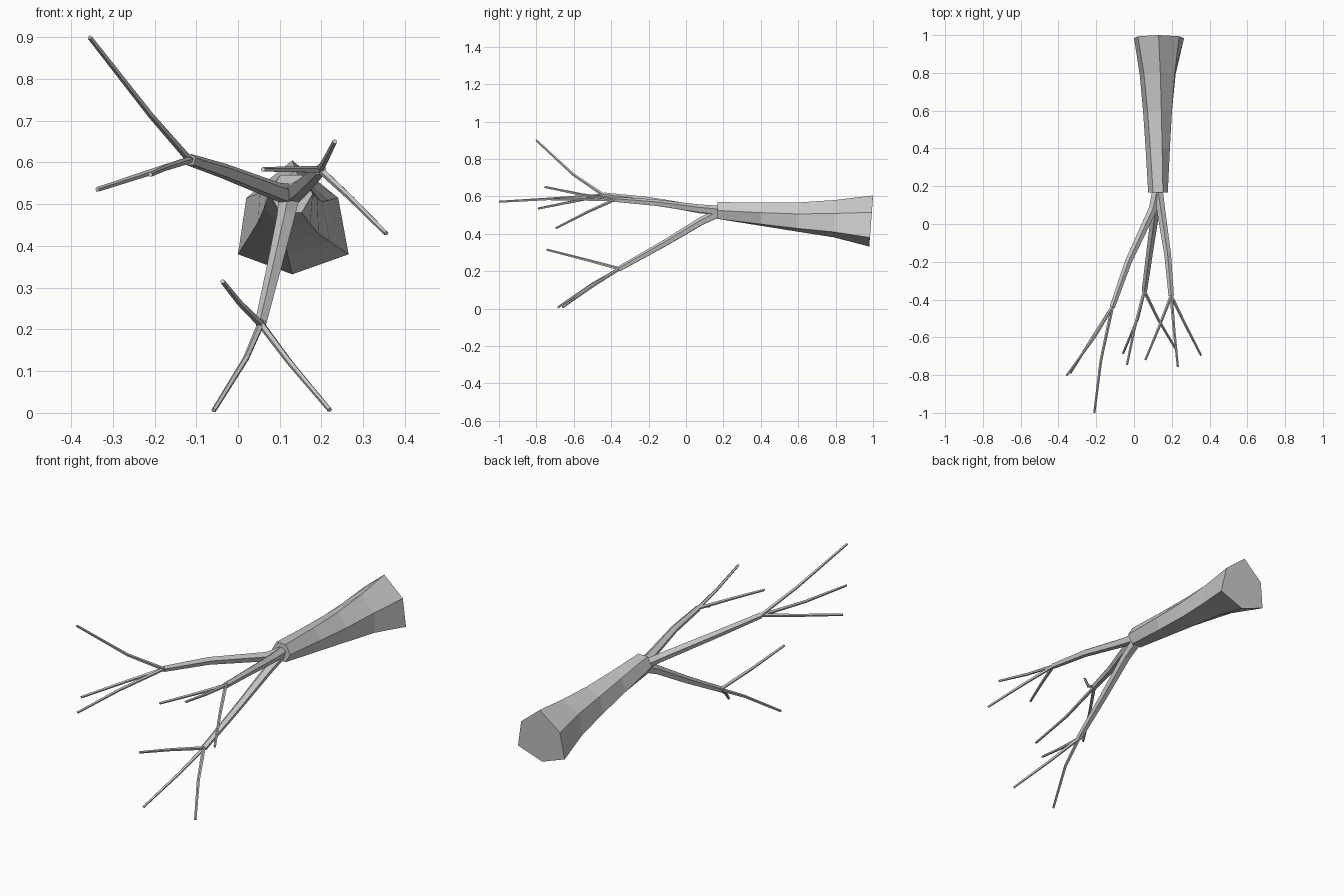
import bpy, bmesh, math
from mathutils import Vector

if "Cube" in bpy.data.objects:
    bpy.data.objects.remove(bpy.data.objects["Cube"])


def loft(name, rings):
    """Skin a list of equal-length vertex rings and cap both ends."""
    bm = bmesh.new()
    loops = [[bm.verts.new(p) for p in ring] for ring in rings]
    n = len(loops[0])
    for a, b in zip(loops, loops[1:]):
        for i in range(n):
            j = (i + 1) % n
            bm.faces.new((a[i], a[j], b[j], b[i]))
    bm.faces.new(loops[0])
    bm.faces.new(loops[-1])
    bmesh.ops.recalc_face_normals(bm, faces=bm.faces)
    me = bpy.data.meshes.new(name)
    bm.to_mesh(me)
    bm.free()
    ob = bpy.data.objects.new(name, me)
    bpy.context.collection.objects.link(ob)
    return ob


def limb(name, path, r0, r1, sides):
    """Tapered low-poly tube along a path."""
    pts = [Vector(p) for p in path]
    rings = []
    for k, p in enumerate(pts):
        d = (pts[min(k + 1, len(pts) - 1)] - pts[max(k - 1, 0)]).normalized()
        u = d.cross(Vector((0, 0, 1))).normalized()
        v = u.cross(d)
        r = r0 + (r1 - r0) * k / (len(pts) - 1)
        rings.append([p + r * (math.cos(a) * u + math.sin(a) * v)
                      for a in (math.tau * (i + 0.25) / sides for i in range(sides))])
    return loft(name, rings)


# Trunk: flared root hexagon blending into a small hexagon turned by 30 degrees
root = [(.24, .515), (.13, .605), (.02, .515), (0, .38), (.13, .332), (.265, .38)]
tip = [(.127 + .052 * math.cos(math.radians(60 * i)),
        .525 + .052 * math.sin(math.radians(60 * i))) for i in range(6)]
rings = []
for y, t, dz in [(1, 1, 0), (.8, .6, -.01), (.6, .36, -.015),
                 (.4, .18, -.01), (.168, 0, 0)]:
    ring = []
    for (xa, za), (xb, zb) in zip(root, tip):
        z = zb + (za - zb) * t
        ring.append((xb + (xa - xb) * t, y + t * .075 * (z - .6), z + dz))
    rings.append(ring)
loft("trunk", rings)

# Three main branches, each ending in three twigs given as (middle, end)
branches = {
    "left": ([(.125, .19, .522), (.10, .08, .528), (-.03, -.2, .578), (-.115, -.44, .606)],
             [((-.21, -.60, .715), (-.355, -.80, .90)),
              ((-.22, -.60, .573), (-.337, -.79, .535)),
              ((-.175, -.72, .587), (-.21, -1.0, .571))]),
    "lower": ([(.125, .19, .518), (.115, .08, .465), (.087, -.12, .345), (.055, -.355, .213)],
              [((.003, -.55, .265), (-.037, -.745, .315)),
               ((.02, -.50, .132), (-.058, -.685, .006)),
               ((.125, -.50, .12), (.22, -.66, .007))]),
    "right": ([(.125, .19, .522), (.145, .06, .535), (.178, -.16, .565), (.197, -.38, .583)],
              [((.135, -.54, .583), (.06, -.72, .583)),
               ((.212, -.56, .61), (.232, -.755, .65)),
               ((.27, -.53, .515), (.355, -.695, .43))]),
}
for side, (path, twigs) in branches.items():
    limb(f"{side}_branch", path, .027, .015, 5)
    for i, (mid, end) in enumerate(twigs):
        limb(f"{side}_twig_{i + 1}", [path[-1], mid, end], .009, .006, 5)
